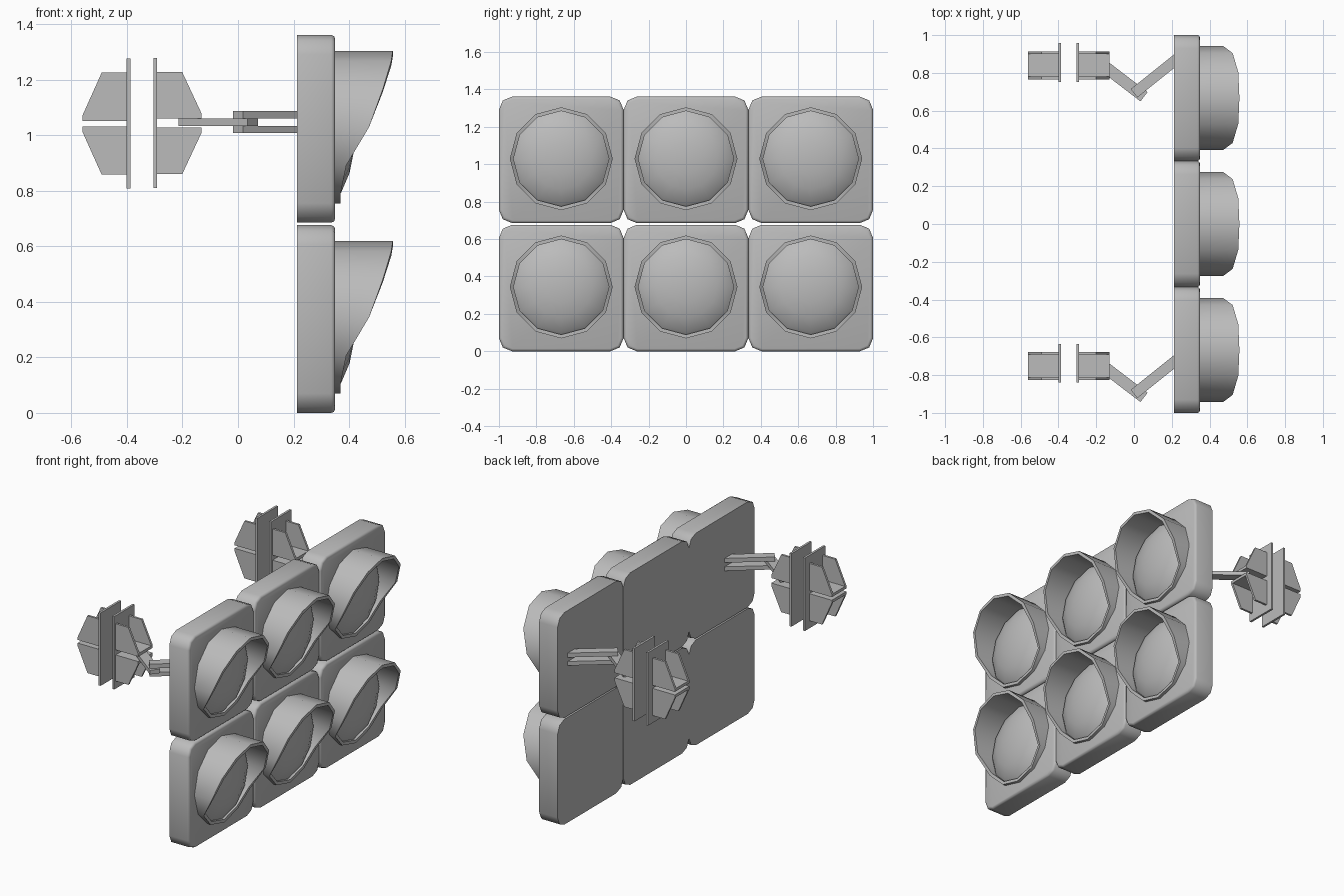
import bpy, bmesh
from math import sin, cos, pi, radians
from mathutils import Vector

cube = bpy.data.objects.get("Cube")
if cube:
    bpy.data.objects.remove(cube)

grey = bpy.data.materials.new("mid grey")
grey.use_nodes = True
colour = (0.5, 0.5, 0.5, 1)
grey.diffuse_color = colour
grey.node_tree.nodes["Principled BSDF"].inputs["Base Color"].default_value = colour


def finish(name, bm, angle=None):
    """Turn a bmesh into an object, optionally smooth shaded."""
    bmesh.ops.recalc_face_normals(bm, faces=bm.faces)
    mesh = bpy.data.meshes.new(name)
    bm.to_mesh(mesh)
    bm.free()
    mesh.materials.append(grey)
    obj = bpy.data.objects.new(name, mesh)
    bpy.context.collection.objects.link(obj)
    if angle:
        bpy.ops.object.select_all(action='DESELECT')
        obj.select_set(True)
        bpy.context.view_layer.objects.active = obj
        bpy.ops.object.shade_smooth_by_angle(angle=radians(angle))
    return obj


def add_box(bm, lo, hi):
    lo, hi = Vector(lo), Vector(hi)
    verts = bmesh.ops.create_cube(bm, size=1)["verts"]
    for v in verts:
        v.co = (lo + hi) / 2 + v.co * (hi - lo)


def add_prism(bm, points, offset):
    """Extrude a flat polygon along an offset."""
    face = bm.faces.new([bm.verts.new(p) for p in points])
    moved = bmesh.ops.extrude_face_region(bm, geom=[face], use_keep_orig=True)["geom"]
    for v in moved:
        if isinstance(v, bmesh.types.BMVert):
            v.co += Vector(offset)


def add_bar(bm, start, end, width, z0, z1):
    """Flat bar between two plan points."""
    a, b = Vector((*start, z0)), Vector((*end, z0))
    d = (b - a).normalized()
    side = Vector((-d.y, d.x, 0)) * width / 2
    add_prism(bm, [a + side, b + side, b - side, a - side], (0, 0, z1 - z0))


def loft(bm, rings):
    """Bridge successive closed rings of points."""
    rows = [[bm.verts.new(p) for p in ring] for ring in rings]
    for r0, r1 in zip(rows, rows[1:]):
        for i in range(len(r0)):
            j = (i + 1) % len(r0)
            bm.faces.new((r0[i], r0[j], r1[j], r1[i]))
    return rows


SIDES = 12
BACK, FRONT = 0.212, 0.35
VISOR_REACH = [0.558, 0.552, 0.522, 0.472, 0.39, 0.37, 0.37]


def ring(y, z, radius, depth):
    """Ring facing +x; depth may vary from top to bottom."""
    pts = []
    for i in range(SIDES):
        a = 2 * pi * i / SIDES
        x = depth[min(i, SIDES - i)] if isinstance(depth, list) else depth
        pts.append((x, y + radius * sin(a), z + radius * cos(a)))
    return pts


def signal_unit(y, z):
    # Housing with rounded corners and a softened front edge
    bm = bmesh.new()
    add_box(bm, (BACK, y - 0.333, z - 0.338), (FRONT, y + 0.333, z + 0.338))
    corners = [e for e in bm.edges if abs(e.verts[0].co.x - e.verts[1].co.x) > 0.1]
    bmesh.ops.bevel(bm, geom=corners, offset=0.07, segments=2, profile=0.5, affect='EDGES')
    rim = [e for e in bm.edges if all(v.co.x > FRONT - 0.001 for v in e.verts)]
    bmesh.ops.bevel(bm, geom=rim, offset=0.014, segments=2, profile=0.5, affect='EDGES')
    finish("housing", bm, 46)

    # Hood, long at the top and shallow at the bottom
    z += 0.006
    bm = bmesh.new()
    loft(bm, [ring(y, z, 0.275, FRONT - 0.01), ring(y, z, 0.275, VISOR_REACH),
              ring(y, z, 0.255, VISOR_REACH), ring(y, z, 0.255, FRONT - 0.01)])
    finish("visor", bm, 35)

    # Domed lens
    bm = bmesh.new()
    rows = loft(bm, [ring(y, z, 0.262, 0.348), ring(y, z, 0.235, 0.372),
                     ring(y, z, 0.165, 0.402), ring(y, z, 0.085, 0.418)])
    tip = bm.verts.new((0.423, y, z))
    for i in range(SIDES):
        bm.faces.new((rows[-1][i], rows[-1][(i + 1) % SIDES], tip))
    finish("lens", bm, 46)


def mount(y):
    # Hinged arm: fork on the housing, tongue into the clamp
    bm = bmesh.new()
    for z0, z1 in ((1.008, 1.034), (1.06, 1.088)):
        add_bar(bm, (0.0, y - 0.162), (0.235, y + 0.026), 0.056, z0, z1)
    finish("arm_fork", bm)
    bm = bmesh.new()
    add_bar(bm, (0.053, y - 0.18), (-0.195, y + 0.01), 0.062, 1.034, 1.06)
    finish("arm_tongue", bm)

    # Two facing clamp halves, each a flat strip with ribbed shoes
    for name, x, s, mid, half in (("outer_clamp", -0.387, -1, 1.042, 0.01),
                                  ("inner_clamp", -0.305, 1, 1.044, 0.016)):
        bm = bmesh.new()
        inner = x + s * 0.014
        add_box(bm, (min(x, inner), y - 0.102, mid - 0.233),
                (max(x, inner), y + 0.104, mid + 0.235))
        tip, knee = inner + s * 0.16, inner + s * 0.09
        for up in (1, -1):
            base = mid + up * half
            lip = base + up * 0.018
            add_box(bm, (min(inner, tip), y - 0.088, min(base, lip)),
                    (max(inner, tip), y + 0.06, max(base, lip)))
            top = mid + up * 0.184
            profile = [(inner, base), (tip, base), (tip, lip), (knee, top), (inner, top)]
            for rib in (y - 0.088, y + 0.046):
                add_prism(bm, [(px, rib, pz) for px, pz in profile], (0, 0.014, 0))
        finish(name, bm)


for z in (0.338, 1.0235):
    for y in (-0.667, 0, 0.667):
        signal_unit(y, z)
for y in (0.854, -0.738):
    mount(y)
